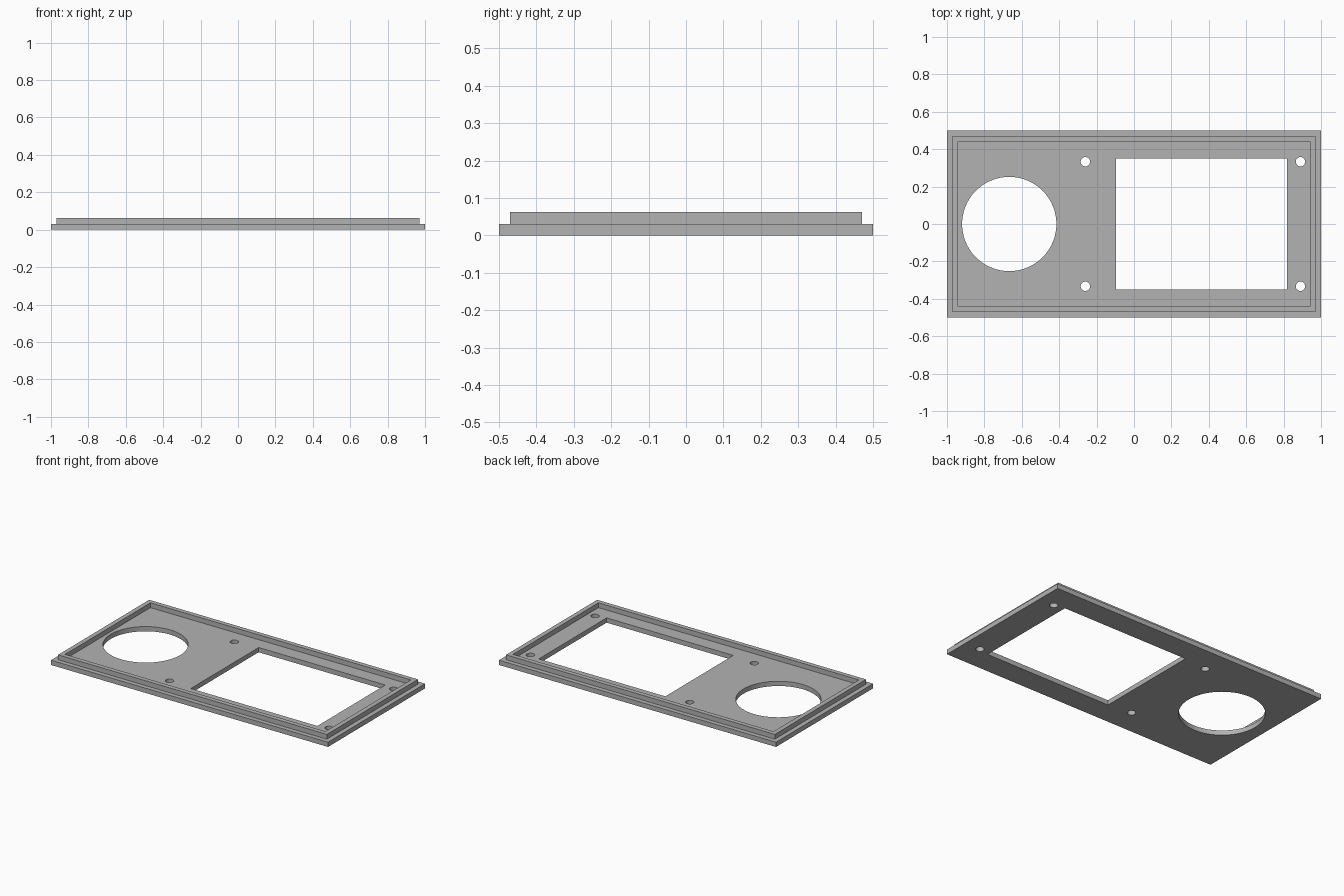
import bpy, bmesh, math

if "Cube" in bpy.data.objects:
    bpy.data.objects.remove(bpy.data.objects["Cube"])

metal = bpy.data.materials.new("plain grey")
metal.diffuse_color = (0.45, 0.45, 0.45, 1)
metal.use_nodes = True
metal.node_tree.nodes["Principled BSDF"].inputs["Base Color"].default_value = metal.diffuse_color


def rect(x0, x1, y0, y1):
    return [(x0, y0), (x1, y0), (x1, y1), (x0, y1)]


def circle(cx, cy, r, n):
    return [(cx + r * math.cos(2 * math.pi * i / n),
             cy + r * math.sin(2 * math.pi * i / n)) for i in range(n)]


def slab(name, loops, z0, z1):
    """Extrude an outline with holes (first loop is the outline) from z0 to z1."""
    curve = bpy.data.curves.new(name + "_profile", 'CURVE')
    curve.dimensions = '2D'
    curve.fill_mode = 'BOTH'
    curve.extrude = (z1 - z0) / 2
    for pts in loops:
        s = curve.splines.new('POLY')
        s.points.add(len(pts) - 1)
        for p, (x, y) in zip(s.points, pts):
            p.co = (x, y, 0, 1)
        s.use_cyclic_u = True
    ob = bpy.data.objects.new(name, curve)
    bpy.context.collection.objects.link(ob)
    bpy.ops.object.select_all(action='DESELECT')
    ob.select_set(True)
    bpy.context.view_layer.objects.active = ob
    bpy.ops.object.convert(target='MESH')
    ob = bpy.context.object
    ob.name = name
    # weld caps to walls and place at height
    bm = bmesh.new()
    bm.from_mesh(ob.data)
    bmesh.ops.remove_doubles(bm, verts=bm.verts, dist=1e-5)
    bmesh.ops.translate(bm, verts=bm.verts, vec=(0, 0, (z0 + z1) / 2))
    bmesh.ops.recalc_face_normals(bm, faces=bm.faces)
    bm.to_mesh(ob.data)
    bm.free()
    ob.data.materials.clear()
    ob.data.materials.append(metal)
    bpy.ops.object.shade_smooth_by_angle(angle=math.radians(30))
    return ob


# Base plate with round opening, display window and four screw holes
holes = [circle(-0.667, 0, 0.252, 96), rect(-0.096, 0.818, -0.35, 0.35)]
holes += [circle(x, y, 0.025, 32) for x in (-0.26, 0.89) for y in (-0.333, 0.333)]
slab("face_plate", [rect(-1, 1, -0.5, 0.5)] + holes, 0, 0.031)

# Raised lip set in from the plate edge
slab("locating_lip", [rect(-0.97, 0.97, -0.47, 0.47),
                      rect(-0.94, 0.94, -0.44, 0.44)], 0.031, 0.0625)
